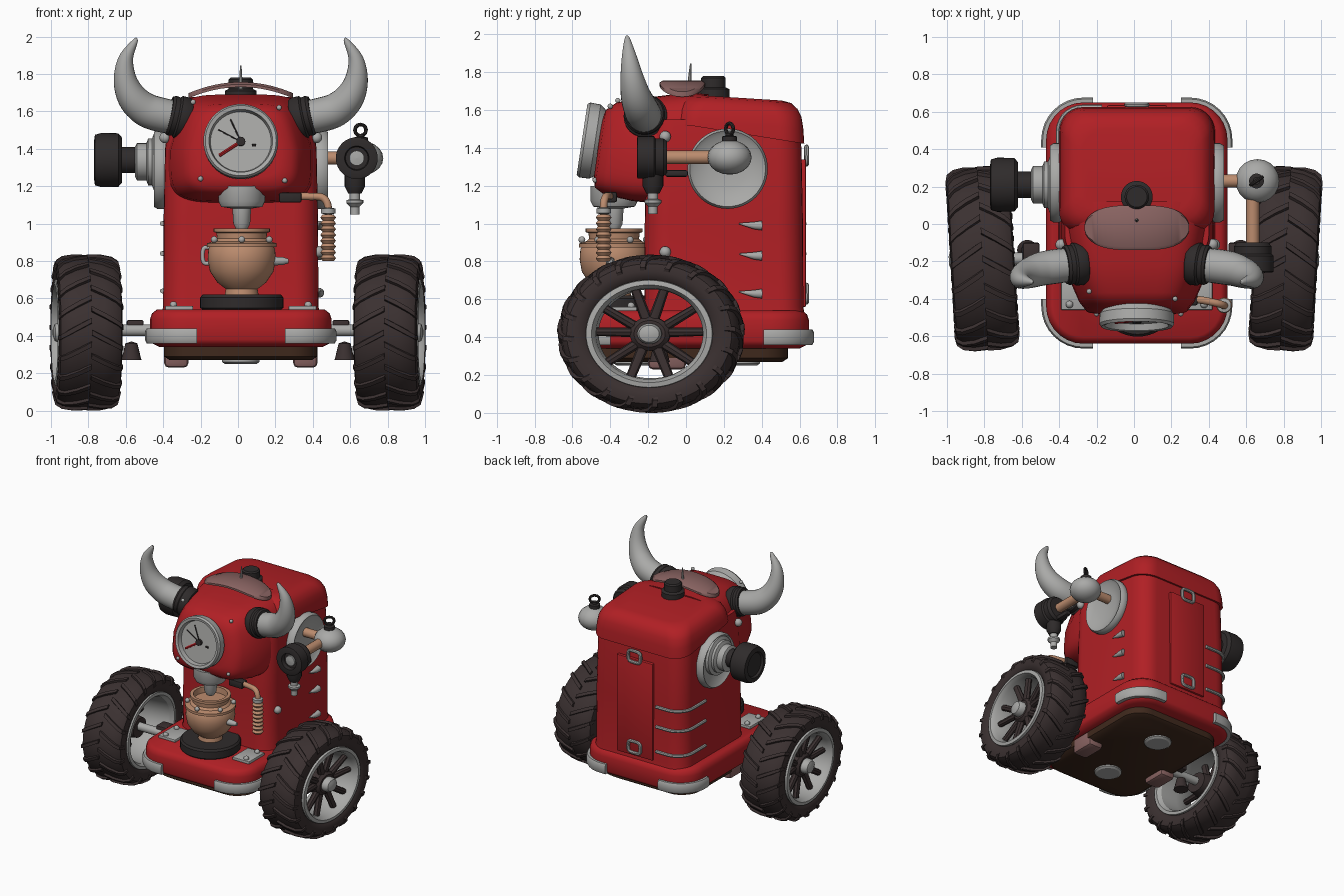
import bpy, bmesh, math
from mathutils import Vector, Matrix

if "Cube" in bpy.data.objects:
    bpy.data.objects.remove(bpy.data.objects["Cube"])

CX = 0.015  # body centre line


def material(name, col):
    m = bpy.data.materials.new(name)
    m.diffuse_color = (*col, 1)
    m.use_nodes = True
    m.node_tree.nodes["Principled BSDF"].inputs["Base Color"].default_value = m.diffuse_color
    return m


RED = material("red_enamel", (0.44, 0.014, 0.018))
TIRE = material("tire_rubber", (0.043, 0.030, 0.030))
CHROME = material("light_metal", (0.40, 0.40, 0.39))
COPPER = material("copper", (0.50, 0.26, 0.155))
MAUVE = material("dusty_mauve", (0.25, 0.125, 0.12))
BROWN = material("dark_brown", (0.05, 0.022, 0.012))
BLACK = material("black_plastic", (0.028, 0.024, 0.024))


def finish(name, bm, mat, xf=None, angle=40):
    if xf:
        bm.transform(xf)
    bmesh.ops.remove_doubles(bm, verts=bm.verts, dist=1e-5)
    bmesh.ops.recalc_face_normals(bm, faces=bm.faces)
    for f in bm.faces:
        f.smooth = True
    for e in bm.edges:
        e.smooth = e.calc_face_angle(0) < math.radians(angle)
    me = bpy.data.meshes.new(name)
    bm.to_mesh(me)
    bm.free()
    me.materials.append(mat)
    ob = bpy.data.objects.new(name, me)
    bpy.context.collection.objects.link(ob)
    return ob


def add_loft(bm, rings, cap=True):
    vs = [[bm.verts.new(p) for p in r] for r in rings]
    n = len(vs[0])
    for a, b in zip(vs, vs[1:]):
        for i in range(n):
            j = (i + 1) % n
            bm.faces.new((a[i], a[j], b[j], b[i]))
    if cap:
        bm.faces.new(vs[0])
        bm.faces.new(vs[-1])


def loft(name, rings, mat, **k):
    bm = bmesh.new()
    add_loft(bm, rings)
    return finish(name, bm, mat, **k)


def lathe(name, prof, mat, org=(0, 0, 0), axis=(0, 0, 1), n=40, xf=None):
    # prof is (radius, distance along axis)
    bm = bmesh.new()
    rings = [[(max(r, 1e-4) * math.cos(2 * math.pi * i / n), max(r, 1e-4) * math.sin(2 * math.pi * i / n), t)
              for i in range(n)] for r, t in prof]
    add_loft(bm, rings, prof[0] != prof[-1])
    m = Matrix.Translation(org) @ Vector(axis).to_track_quat('Z', 'Y').to_matrix().to_4x4()
    return finish(name, bm, mat, (xf @ m) if xf else m, 32)


def spline(pts, k=6):
    P = [Vector(p) for p in pts]
    P = [2 * P[0] - P[1]] + P + [2 * P[-1] - P[-2]]
    out = []
    for a, b, c, d in zip(P, P[1:], P[2:], P[3:]):
        for i in range(k):
            t = i / k
            out.append(0.5 * (2 * b + (c - a) * t + (2 * a - 5 * b + 4 * c - d) * t * t + (3 * b - a - 3 * c + d) * t ** 3))
    return out + [P[-2]]


def tube(name, pts, mat, n=16, k=6, xf=None):
    # pts are (x, y, z, radius)
    P = spline(pts, k) if k > 1 else [Vector(p) for p in pts]
    rings, u = [], None
    for i, p in enumerate(P):
        t = (P[min(i + 1, len(P) - 1)] - P[max(i - 1, 0)]).to_3d().normalized()
        u = (u - t * u.dot(t)).normalized() if u else t.orthogonal().normalized()
        v = t.cross(u)
        rings.append([p.to_3d() + p.w * (u * math.cos(2 * math.pi * j / n) + v * math.sin(2 * math.pi * j / n))
                      for j in range(n)])
    return loft(name, rings, mat, xf=xf)


def box(name, loc, size, mat, bevel=0.01):
    bm = bmesh.new()
    bmesh.ops.create_cube(bm, size=1, matrix=Matrix.Translation(loc) @ Matrix.Diagonal((*size, 1)))
    bmesh.ops.bevel(bm, geom=bm.edges[:], offset=bevel, segments=2, affect='EDGES', profile=0.5)
    return finish(name, bm, mat)


def ball(name, loc, r, mat, sz=1):
    pr = [(r * math.sin(math.pi * i / 10), -r * sz * math.cos(math.pi * i / 10)) for i in range(11)]
    return lathe(name, pr, mat, loc, n=20)


def rrect(hx, y0, y1, r, z, n=7):
    out = []
    for q, (sx, sy) in enumerate(((1, 1), (-1, 1), (-1, -1), (1, -1))):
        cx, cy = CX + sx * (hx - r), (y1 - r if sy > 0 else y0 + r)
        for i in range(n + 1):
            a = math.pi / 2 * (q + i / n)
            out.append(Vector((cx + r * math.cos(a), cy + r * math.sin(a), z)))
    return out


# base tray and underside
loft("base_tray", [rrect(.485 - d, -.64 + d, .65 - d, .2 - d, z) for z, d in
                   ((.34, .05), (.36, .01), (.38, 0), (.49, 0), (.52, .01), (.54, .035))], RED)
loft("underside_plate", [rrect(.41 - d, -.54 + d, .54 - d, .15, z) for z, d in ((.27, .03), (.29, 0), (.37, 0))], BROWN)
for y in (-.28, .29):
    lathe("underside_foot_pad", [(0, .25), (.085, .25), (.1, .26), (.1, .28), (0, .28)], CHROME, (CX, y, 0))
# corner bumpers
for sx in (-1, 1):
    for sy in (-1, 1):
        c = Vector((CX + sx * .285, .005 + sy * .445, 0))
        path = [(c + Vector((-sx * .05, sy * .2, 0)), Vector((0, sy, 0)))]
        for i in range(9):
            a = math.pi / 2 * (1 - i / 8)
            nrm = Vector((sx * math.cos(a), sy * math.sin(a), 0))
            path.append((c + nrm * .2, nrm))
        path.append((c + Vector((sx * .2, -sy * .04, 0)), Vector((sx, 0, 0))))
        loft("corner_bumper", [[p + nv * o + Vector((0, 0, z)) for o, z in
             ((-.02, .36), (.018, .36), (.026, .375), (.026, .425), (.018, .44), (-.02, .44))] for p, nv in path], CHROME)

# rear tower and its hood
loft("tower", [rrect(.415 - d, -.22 + d, .62 - d, .13, z) for z, d in
               ((.5, -.01), (.56, 0), (1.0, .002), (1.4, .01), (1.55, .03))], RED)
hood = []
for z, d, wave in ((1.49, .02, 1), (1.49, 0, 1), (1.54, .005, .6), (1.59, .015, .4), (1.63, .035, .4), (1.66, .07, .4), (1.67, .12, .4)):
    ring = rrect(.415 - d, -.06 + d, .625 - d, .13, z)
    for p in ring:
        p.z -= wave * .16 * (p.y - .2) if p.y > 0 else -wave * .02
    hood.append(ring)
loft("tower_hood", hood, RED)

# overhanging head
head = []
for y, hb, ht, zb, zt in ((-.465, .20, .16, 1.25, 1.54), (-.452, .27, .21, 1.19, 1.60), (-.40, .31, .25, 1.155, 1.64),
                          (-.25, .375, .30, 1.12, 1.665), (-.05, .395, .34, 1.1, 1.69), (.08, .395, .35, 1.1, 1.685)):
    ring = []
    for i in range(56):
        a = 2 * math.pi * i / 56
        c, s = (math.copysign(abs(f(a)) ** .42, f(a)) for f in (math.cos, math.sin))
        z = (zb + zt) / 2 + s * (zt - zb) / 2
        h = hb + (ht - hb) * max(0, s)
        ring.append((CX + c * h, y + .14 * (z - 1.4), z))
    head.append(ring)
loft("head", head, RED, angle=50)
for x, y, z in ((-.24, -.36, 1.65), (.22, -.40, 1.62), (-.2, -.48, 1.24), (.25, -.48, 1.23), (.42, -.11, 1.46), (-.39, -.11, 1.46), (.43, -.11, .85)):
    ball("head_rivet", (x, y, z), .03 if y > -.2 else .014, CHROME)

# round gauge on the face
N, V, G = Vector((0, -.989, .15)), Vector((0, .15, .989)), Vector((CX, -.49, 1.435))
lathe("gauge_case", [(0, -.04), (.175, -.04), (.198, -.01), (.2, .045), (.19, .06), (.17, .055), (.162, .02), (0, .02)], CHROME, G, N, 56)
lathe("gauge_hub", [(.024, .02), (.024, .04), (0, .042)], BLACK, G, N, 20)


def hand(name, u0, v0, u1, v1, r, mat):
    tube(name, [(*(G + Vector((u, 0, 0)) + V * v + N * .024), r) for u, v in ((u0, v0), (u1, v1))], mat, 6, 1)


hand("gauge_needle", 0, 0, -.115, -.075, .01, RED)
hand("gauge_hand", 0, 0, -.055, .12, .004, BLACK)
hand("gauge_hand", 0, 0, -.12, .065, .004, BLACK)
hand("gauge_mark", .06, -.02, .08, -.02, .008, BLACK)

# horns with collars
for s in (-1, 1):
    tube("horn", [(CX + s * x, y, z, r) for x, y, z, r in (
        (.33, -.215, 1.565, .088), (.42, -.225, 1.58, .092), (.51, -.24, 1.61, .09), (.58, -.265, 1.675, .08),
        (.618, -.285, 1.77, .062), (.615, -.3, 1.88, .04), (.565, -.31, 1.975, .015), (.553, -.31, 1.99, .003))], CHROME, 24)
    lathe("horn_collar", [(0, -.06), (.105, -.06), (.115, -.04), (.115, .0), (.105, .01), (.108, .035), (.1, .05), (0, .05)], BLACK,
          (CX + s * .335, -.215, 1.57), (s * .95, -.1, .22))

# crown plate, cap and antenna
rings = []
for i in range(25):
    x = -math.cos(math.pi * i / 24)
    d = .004 + .116 * (1 - abs(x) ** 3.2) ** .5
    z = 1.745 - .06 * x * x
    rings.append([(CX + .28 * x, -.02 + e * d, z + h) for e, h in ((-1, -.015), (1, -.015), (1, 0), (.85, .012), (-.85, .012), (-1, 0))])
loft("crown_plate", rings, MAUVE)
lathe("crown_cap", [(.085, 1.6), (.085, 1.71), (.065, 1.72), (.065, 1.77), (.055, 1.78), (0, 1.78)], BLACK, (CX, .145, 0))
tube("antenna", [(CX, .02, 1.72, .012), (CX, .02, 1.78, .008), (CX, .025, 1.845, .004)], CHROME, 8, 1)

# side dishes
for s in (-1, 1):
    lathe("side_dish", [(0, -.03), (.2, -.03), (.212, 0), (.212, .03), (.2, .05), (.18, .035), (.1, .012), (0, .01)], CHROME,
          (CX + s * .415, .22, 1.29), (s, 0, 0), 48)
# left dial knob
lathe("left_knob_mount", [(.15, 0), (.15, .05), (.125, .06), (.125, .08), (.1, .09), (.1, .14), (.08, .15), (0, .15)], CHROME, (-.4, .21, 1.33), (-1, 0, 0))
lathe("left_knob", [(.07, 0), (.07, .09), (.12, .09), (.143, .11), (.145, .2), (.135, .235), (.1, .24), (.09, .225), (0, .225)], BLACK, (-.53, .21, 1.34), (-1, 0, 0))
# right steam arm
tube("steam_arm_root", [(.42, .23, 1.35, .035), (.6, .23, 1.35, .035)], COPPER, 16, 1)
ball("steam_tank", (.66, .23, 1.35), .117, CHROME, .78)
lathe("tank_knob", [(.04, 1.42), (.04, 1.46), (.02, 1.465), (.02, 1.48), (0, 1.48)], BLACK, (.655, .23, 0), n=20)
tube("tank_knob_ring", [(.655 + .03 * math.cos(a), .23 + .02 * math.cos(a), 1.5 + .03 * math.sin(a), .01)
                        for a in [i * math.pi / 6 for i in range(13)]], BLACK, 8, 1)
tube("steam_arm", [(.635, .16, 1.35, .036), (.635, -.13, 1.35, .036)], COPPER, 16, 1)
lathe("steam_valve", [(0, 0), (.085, 0), (.1, .02), (.1, .06), (.112, .07), (.112, .155), (.1, .16), (.065, .16), (.06, .13), (0, .13)], BLACK, (.635, -.1, 1.35), (0, -1, 0))
lathe("steam_valve_lens", [(.04, .12), (.04, .145), (0, .15)], CHROME, (.635, -.1, 1.35), (0, -1, 0), 24)
box("steam_valve_lever", (.635, -.05, 1.265), (.04, .12, .035), BLACK)
lathe("steam_valve_neck", [(.055, 1.28), (.055, 1.2), (.035, 1.16), (0, 1.16)], BLACK, (.625, -.175, 0), n=20)
lathe("steam_nozzle", [(.028, 1.19), (.028, 1.13), (.045, 1.125), (.045, 1.11), (.025, 1.09), (.025, 1.05), (0, 1.05)], CHROME, (.625, -.175, 0), n=20)

# brewing spout and pot
P = (.02, -.38, 0)
lathe("brew_head", [(.125, 1.2), (.125, 1.12), (.11, 1.09), (.05, 1.08), (.045, 1.0), (.03, .97), (0, .97)], CHROME, P)
lathe("pot_stand", [(.2, .53), (.222, .55), (.222, .605), (.21, .62), (0, .62)], BLACK, P, n=48)
lathe("pot", [(0, .62), (.09, .62), (.085, .65), (.13, .685), (.17, .745), (.182, .81), (.178, .865), (.155, .9), (.132, .92), (.135, .95),
              (.15, .955), (.15, .975), (.125, .975), (.12, .93), (0, .93)], COPPER, P, n=48)
lathe("pot_band", [(.17, .875), (.186, .875), (.186, .895), (.15, .905)], COPPER, P, n=48)
tube("pot_handle", [(-.14, -.38, .87, .012), (-.18, -.38, .87, .012), (-.19, -.38, .83, .012), (-.18, -.38, .79, .012), (-.14, -.38, .79, .012)], CHROME, 10)
tube("pot_tap", [(.18, -.4, .8, .025), (.24, -.4, .8, .022), (.27, -.4, .8, .012)], CHROME, 12, 1)
for a in range(6):
    q = math.radians(30 + 60 * a)
    ball("pot_stud", (.02 + .17 * math.cos(q), -.38 + .17 * math.sin(q), .915), .018, CHROME)

# curved steam pipe with ribbed hose
box("pipe_connector", (.28, -.4, 1.14), (.12, .07, .055), BLACK)
tube("steam_pipe", [(.3, -.4, 1.145, .02), (.38, -.41, 1.145, .02), (.45, -.425, 1.14, .02), (.48, -.435, 1.1, .02), (.482, -.435, 1.02, .02)], COPPER)
lathe("pipe_ring", [(.02, 1.05), (.038, 1.055), (.038, 1.08), (.02, 1.085)], CHROME, (.482, -.435, 0), n=20)
lathe("ribbed_hose", [(0, .8)] + [(.03 + .012 * (i % 2), .8 + .0155 * i) for i in range(17)] + [(0, 1.05)], COPPER, (.482, -.435, 0), n=20)

# fittings on the tray
for s in (-1, 1):
    box("tray_plate", (CX + s * .33, -.36, .548), (.15, .2, .025), CHROME, .006)
    for y in (-.43, -.29):
        ball("tray_bolt", (CX + s * .36, y, .565), .02, CHROME)

# back panel with latches, side strips and spikes
box("back_panel", (CX, .62, .95), (.32, .03, .78), RED, .008)
for z in (.63, 1.36):
    tube("panel_latch", [(CX + .055 * math.copysign(abs(math.cos(a)) ** .5, math.cos(a)), .637,
                          z + .045 * math.copysign(abs(math.sin(a)) ** .5, math.sin(a)), .013)
                         for a in [i * math.pi / 12 for i in range(25)]], CHROME, 8, 1)
for z in (.64, .84, 1.0):
    arc = rrect(.42, -.225, .625, .13, z)[8:16]
    arc = [Vector((-.17, .625, z))] + arc + [Vector((arc[-1].x, .33, z))]
    tube("side_strip", [(*p, .013) for p in arc], CHROME, 8, 1)
    tube("side_spike", [(.435, .4, z - .01, .026), (.44, .36, z - .01, .02), (.44, .28, z, .003)], CHROME, 12, 1)

# undercarriage
for s in (-1, 1):
    box("side_foot", (CX + s * .345, -.1, .295), (.13, .2, .13), MAUVE, .025)
    tube("axle", [(s * .4, -.185, .43, .032), (s * .82, -.185, .43, .032)], CHROME, 16, 1)
    box("axle_block", (s * .55, -.15, .455), (.09, .1, .06), TIRE)
    lathe("foot_peg", [(0, .27), (.055, .27), (.05, .285), (.032, .36), (0, .37)], TIRE, (s * .57, -.14, 0), n=20)

    # wheel: stretched lengthwise and toed in
    W = Matrix.Translation((s * .81, -.185, .418)) @ Matrix.Rotation(-s * .06, 4, 'Z') @ Matrix.Diagonal((s, 1.18, 1, 1))
    half = [(.27, .13), (.29, .155), (.33, .17), (.37, .162), (.393, .13), (.402, .07)]
    prof = [(r, -x) for r, x in half] + [(r, x) for r, x in reversed(half)]
    lathe("tire", prof + [prof[0]], TIRE, axis=(1, 0, 0), n=72, xf=W)
    lathe("rim", [(.25, -.13), (.285, -.15), (.285, -.165), (.262, -.168), (.243, -.14), (.235, 0), (.24, .14), (.258, .172),
                  (.283, .168), (.285, .15), (.25, .13), (.25, -.13)], CHROME, axis=(1, 0, 0), n=64, xf=W)
    bm = bmesh.new()
    for i in range(20):
        for e in (-1, 1):
            rr = []
            for x, r, da in ((.0, .402, 0), (.07, .402, .09), (.13, .393, .17), (.158, .372, .22), (.168, .335, .24)):
                a = 2 * math.pi * (i + (.5 if e > 0 else 0)) / 20 - da
                rr.append([(e * (x + (h * .4 if x > .14 else 0)), (r + h) * math.sin(a + w), (r + h) * math.cos(a + w))
                           for h, w in ((-.02, -.045), (.016, -.032), (.016, .032), (-.02, .045))])
            add_loft(bm, rr)
    finish("tire_treads", bm, TIRE, W, 30)
    lathe("hub", [(0, -.06), (.075, -.06), (.09, .03), (.09, .1), (.07, .12), (0, .12)], TIRE, axis=(1, 0, 0), n=32, xf=W)
    lathe("hub_cap", [(.055, .1), (.055, .15), (.045, .17), (.02, .18), (0, .18)], CHROME, axis=(1, 0, 0), n=32, xf=W)
    for i in range(5):
        for d in (-1, 1):
            a, b = 2 * math.pi * i / 5 + d * .2, 2 * math.pi * i / 5 + d * .27
            tube("spoke", [(.08, .07 * math.sin(a), .07 * math.cos(a), .026), (.1, .245 * math.sin(b), .245 * math.cos(b), .022)], TIRE, 8, 1, W)
